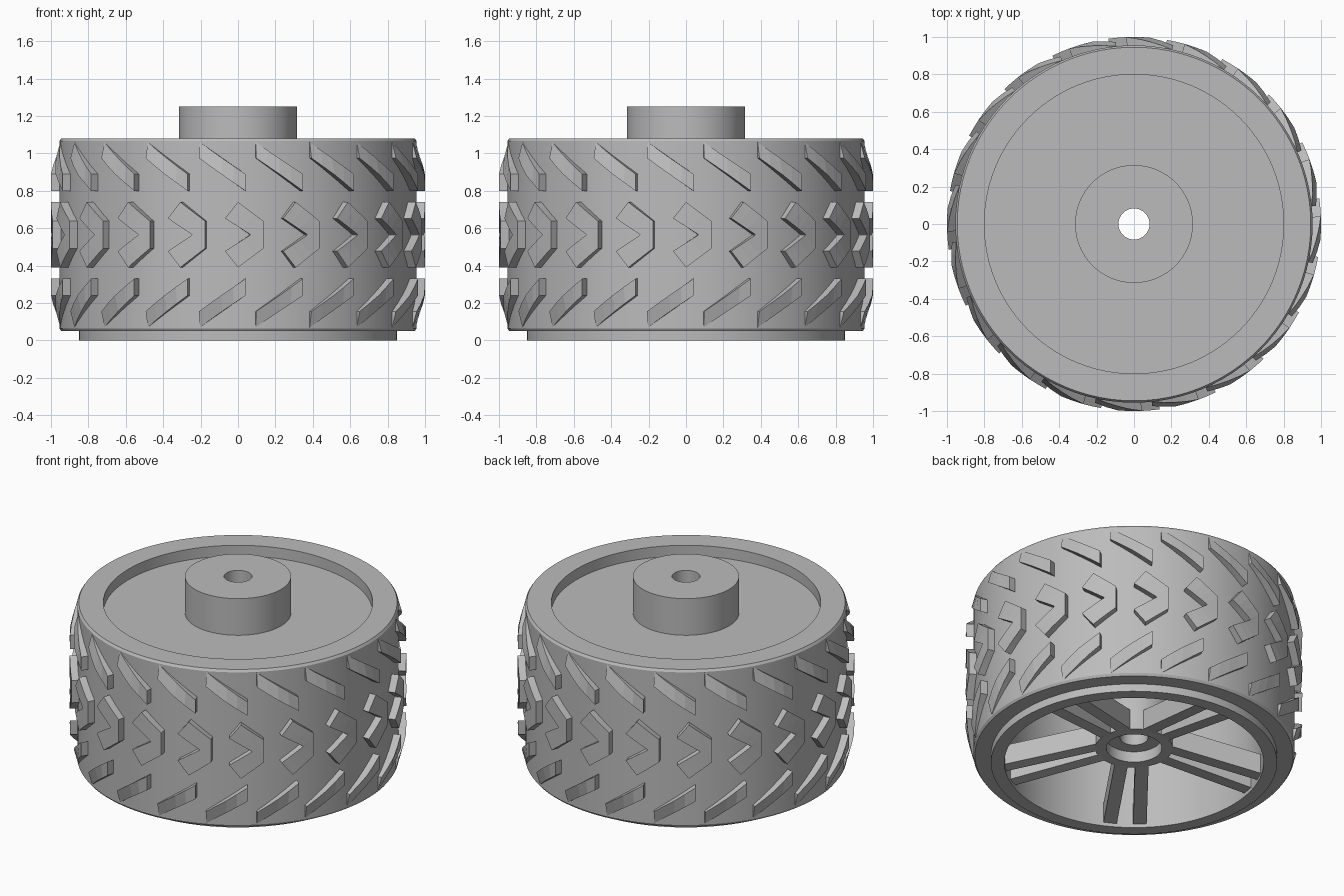
import bpy
import bmesh
from math import sin, cos, pi, radians
from mathutils import Vector, Matrix

cube = bpy.data.objects.get("Cube")
if cube:
    bpy.data.objects.remove(cube, do_unlink=True)

grey = bpy.data.materials.new("plain grey")
grey.use_nodes = True
COLOUR = (0.5, 0.5, 0.5, 1)
grey.diffuse_color = COLOUR
grey.node_tree.nodes["Principled BSDF"].inputs["Base Color"].default_value = COLOUR

MID = 0.565      # height of the tread's centre line
BLOCKS = 20
SPOKES = 5


def finish(bm, name, smooth=False):
    bmesh.ops.recalc_face_normals(bm, faces=bm.faces)
    mesh = bpy.data.meshes.new(name)
    bm.to_mesh(mesh)
    bm.free()
    obj = bpy.data.objects.new(name, mesh)
    bpy.context.collection.objects.link(obj)
    mesh.materials.append(grey)
    if smooth:
        bpy.ops.object.select_all(action='DESELECT')
        obj.select_set(True)
        bpy.context.view_layer.objects.active = obj
        bpy.ops.object.shade_smooth_by_angle(angle=radians(25))
    return obj


def skin(bm, loops, closed=False):
    """Join equal-length loops of points with quads; cap the ends if open."""
    rings = [[bm.verts.new(p) for p in loop] for loop in loops]
    n = len(rings[0])
    pairs = list(zip(rings, rings[1:]))
    if closed:
        pairs.append((rings[-1], rings[0]))
    for a, b in pairs:
        for i in range(n):
            j = (i + 1) % n
            bm.faces.new((a[i], a[j], b[j], b[i]))
    if not closed:
        bm.faces.new(rings[0])
        bm.faces.new(rings[-1])


def lathe(name, profile, segments=96):
    bm = bmesh.new()
    angles = [2 * pi * i / segments for i in range(segments)]
    skin(bm, [[(r * cos(a), r * sin(a), z) for r, z in profile] for a in angles], True)
    return finish(bm, name, True)


def on_wheel(angle, height, radius):
    return Vector((radius * sin(angle), -radius * cos(angle), MID + height))


def tread_radius(height):
    """Outer tread surface, tapering toward the shoulders."""
    return 1.0 - 0.045 * max(0, abs(height) - 0.33) / 0.165


def tread_row(name, strip, steps=4):
    """Ring of raised blocks; strip is a list of (edge, edge) points."""
    fine = []
    for (a, b), (c, d) in zip(strip, strip[1:]):
        for k in range(steps):
            t = k / steps
            fine.append((Vector(a).lerp(Vector(c), t), Vector(b).lerp(Vector(d), t)))
    fine.append(tuple(Vector(p) for p in strip[-1]))
    bm = bmesh.new()
    for i in range(BLOCKS):
        turn = 2 * pi * i / BLOCKS
        skin(bm, [[on_wheel(p.x + turn, p.y, tread_radius(p.y)),
                   on_wheel(q.x + turn, q.y, tread_radius(q.y)),
                   on_wheel(q.x + turn, q.y, 0.94),
                   on_wheel(p.x + turn, p.y, 0.94)] for p, q in fine])
    return finish(bm, name)


# Tyre carcass with small shoulder chamfers
lathe("tyre", [(0.8, 1.08), (0.945, 1.08), (0.955, 1.065), (0.955, 0.065),
               (0.945, 0.05), (0.8, 0.05)])

# Rim barrel, closed back plate and bored mounting boss
lathe("rim", [(0.85, 0.06), (0.85, 0), (0.77, 0), (0.77, 0.95), (0.083, 0.95),
              (0.083, 1.25), (0.315, 1.25), (0.315, 1.01), (0.8, 1.01), (0.8, 0.06)])

# Inner hub with a counterbore
lathe("hub", [(0.083, 0.17), (0.165, 0.17), (0.165, 0.1), (0.23, 0.1),
              (0.23, 0.35), (0.083, 0.35)], 64)

# Slanted shoulder blocks, mirrored about the centre line
for name, side in (("upper_tread", 1), ("lower_tread", -1)):
    tread_row(name, [((-0.215, side * 0.495), (-0.215, side * 0.41)),
                     ((0.04, side * 0.325), (0.04, side * 0.235))])

# Centre chevrons
tread_row("centre_tread", [((0, 0.175), (-0.07, 0.088)), ((0.137, 0.073), (0.065, 0.002)),
                           ((0.137, -0.073), (0.065, -0.002)), ((0, -0.175), (-0.07, -0.088))], 3)

# Paired spokes, dished from the rim up to the hub
bm = bmesh.new()
for i in range(SPOKES):
    spin = Matrix.Rotation(pi / 2 + 2 * pi * i / SPOKES, 3, 'Z')
    for side in (1, -1):
        loops = []
        for r, near, far, z in ((0.18, 0.02, 0.1, 0.105), (0.79, 0.05, 0.13, 0.02)):
            section = ((near, z), (far, z), (far, z + 0.13), (near, z + 0.13))
            loops.append([spin @ Vector((r, side * w, h)) for w, h in section])
        skin(bm, loops)
finish(bm, "spokes")
